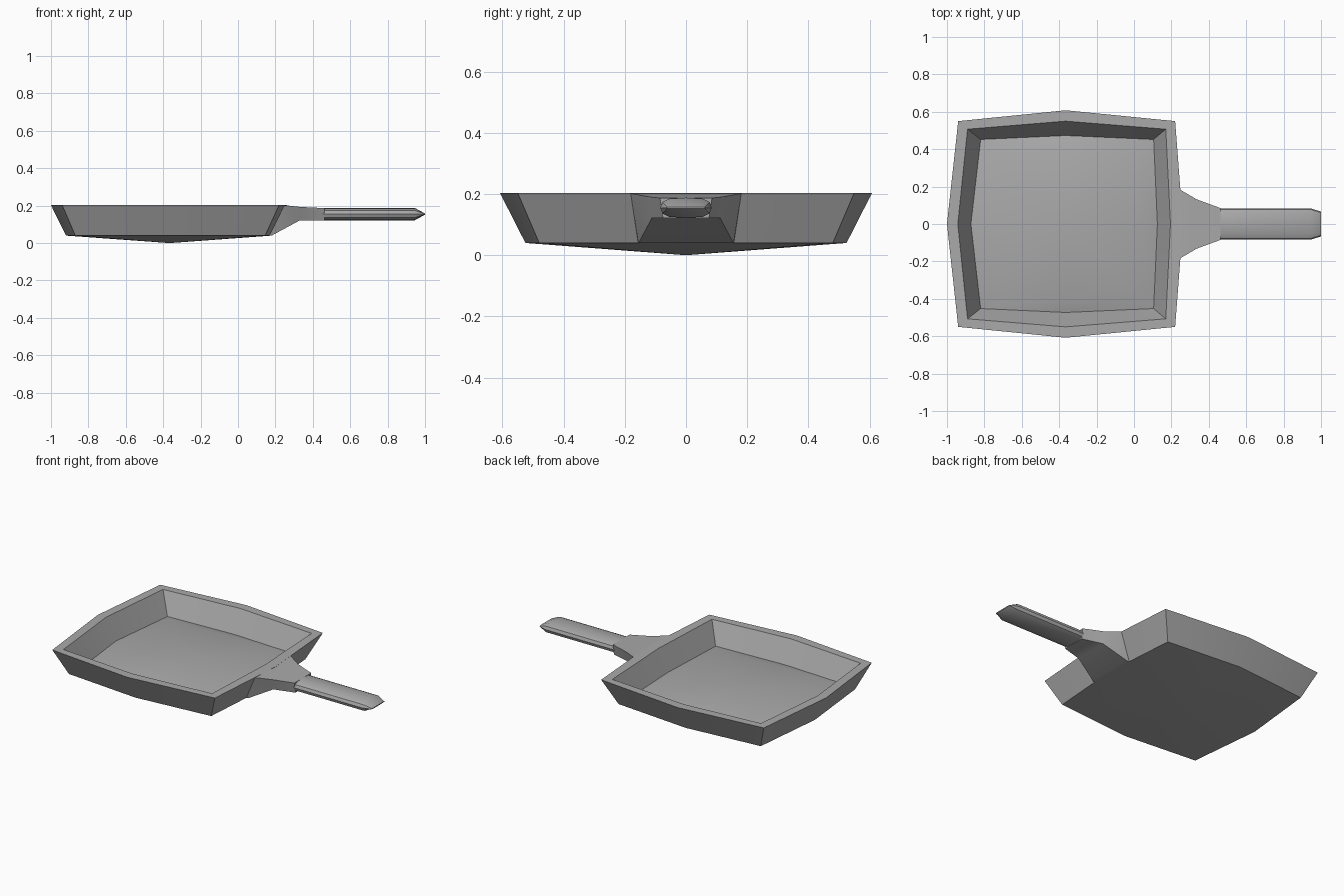
import bpy, bmesh, math

cube = bpy.data.objects.get("Cube")
if cube:
    bpy.data.objects.remove(cube, do_unlink=True)

metal = bpy.data.materials.new("grey metal")
metal.use_nodes = True
grey = (0.4, 0.4, 0.4, 1)
metal.diffuse_color = grey
metal.node_tree.nodes["Principled BSDF"].inputs["Base Color"].default_value = grey


def loft(name, sections, start_tip=None, end_tip=None):
    """Bridge closed sections in order; close each end with a face or a fan."""
    bm = bmesh.new()
    rows = [[bm.verts.new(p) for p in s] for s in sections]
    n = len(rows[0])
    for a, b in zip(rows, rows[1:]):
        for i in range(n):
            j = (i + 1) % n
            bm.faces.new((a[i], a[j], b[j], b[i]))
    for row, tip in ((rows[0], start_tip), (rows[-1], end_tip)):
        if tip:
            v = bm.verts.new(tip)
            for i in range(n):
                bm.faces.new((row[i], row[(i + 1) % n], v))
        else:
            bm.faces.new(row)
    bmesh.ops.recalc_face_normals(bm, faces=bm.faces)
    mesh = bpy.data.meshes.new(name)
    bm.to_mesh(mesh)
    bm.free()
    mesh.materials.append(metal)
    ob = bpy.data.objects.new(name, mesh)
    bpy.context.collection.objects.link(ob)
    bpy.ops.object.select_all(action='DESELECT')
    ob.select_set(True)
    bpy.context.view_layer.objects.active = ob
    bpy.ops.object.shade_smooth_by_angle(angle=math.radians(30))
    return ob


MID = -0.365


def ring(left, left_mid, right, right_mid, y, y_mid, z):
    """Bulged rectangle: four corners and four side midpoints."""
    return [(left, -y, z), (MID, -y_mid, z), (right, -y, z), (right_mid, 0, z),
            (right, y, z), (MID, y_mid, z), (left, y, z), (left_mid, 0, z)]


# Pan: outer base, outer rim, inner rim, floor edge, raised floor
loft("pan", [
    ring(-0.87, -0.92, 0.145, 0.18, 0.48, 0.525, 0.04),
    ring(-0.94, -1.0, 0.22, 0.262, 0.55, 0.608, 0.203),
    ring(-0.89, -0.942, 0.17, 0.195, 0.507, 0.55, 0.203),
    ring(-0.82, -0.872, 0.105, 0.125, 0.452, 0.473, 0.068),
    ring(-0.74, -0.78, 0.02, 0.04, 0.375, 0.395, 0.09),
], start_tip=(MID, 0, 0), end_tip=(MID, 0, 0.105))


# Bracket: tapers from the wall to the handle
def trapezoid(x_top, y_top, z_top, x_low, y_low, z_low):
    return [(x_low, -y_low, z_low), (x_low, y_low, z_low),
            (x_top, y_top, z_top), (x_top, -y_top, z_top)]


loft("handle_bracket", [
    trapezoid(0.24, 0.182, 0.202, 0.165, 0.157, 0.04),
    trapezoid(0.253, 0.18, 0.202, 0.18, 0.155, 0.04),
    trapezoid(0.335, 0.132, 0.193, 0.33, 0.112, 0.121),
    trapezoid(0.462, 0.085, 0.187, 0.462, 0.075, 0.121),
])


# Handle: flattened round bar ending in a wedge
def oval(x, half_y, half_z, sides=12):
    pts = []
    for i in range(sides):
        c, s = (f(math.tau * i / sides) for f in (math.cos, math.sin))
        pts.append((x, half_y * math.copysign(abs(c) ** 0.6, c),
                    0.155 + half_z * math.copysign(abs(s) ** 0.8, s)))
    return pts


loft("handle", [oval(0.455, 0.084, 0.033), oval(0.945, 0.084, 0.033),
                oval(1.0, 0.066, 0.003)])
